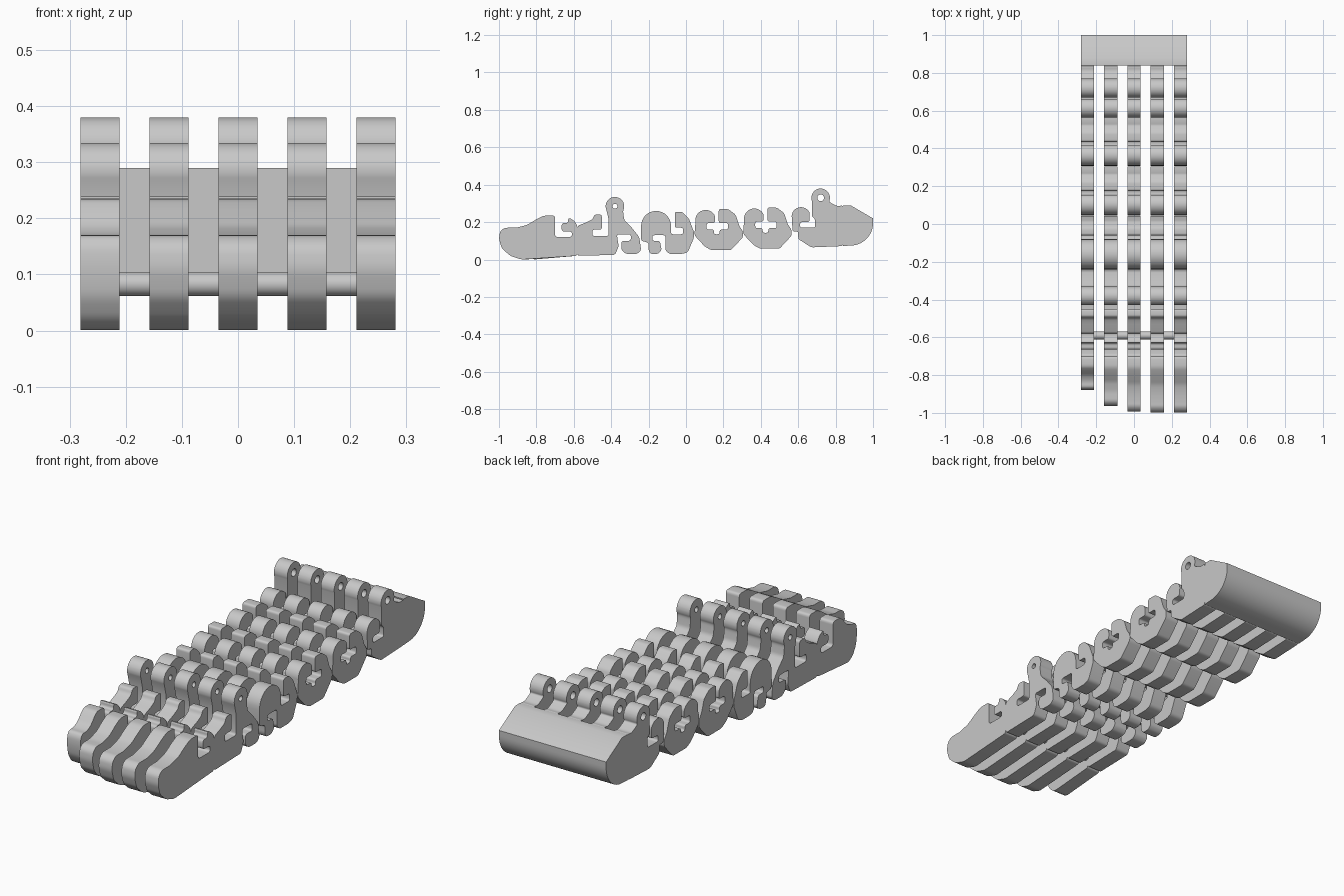
import bpy, bmesh
from math import radians, cos, sin, pi
from mathutils import Vector, Matrix

if "Cube" in bpy.data.objects:
    bpy.data.objects.remove(bpy.data.objects["Cube"])

UNIT = 0.01                     # profiles are written in hundredths: (y, z)
STRIP = 0.07                    # width of one finger strip
COLUMNS = [-0.246, -0.123, 0.0, 0.123, 0.246]
TIPS = [-88, -96.5, -99.5, -100, -100]

grey = bpy.data.materials.new("plain_grey")
grey.use_nodes = True
grey.diffuse_color = (0.58, 0.58, 0.58, 1)
grey.node_tree.nodes["Principled BSDF"].inputs["Base Color"].default_value = grey.diffuse_color


def arc(centre, radius, start, end, steps=14):
    """Points on a circular arc, angles in degrees."""
    angles = [radians(start + (end - start) * i / steps) for i in range(steps + 1)]
    return [(centre[0] + radius * cos(a), centre[1] + radius * sin(a)) for a in angles]


def rounded(points, radius):
    """Round every real corner of a closed outline."""
    points = [Vector(p) for p in points]
    result = []
    for i, corner in enumerate(points):
        before = points[i - 1] - corner
        after = points[(i + 1) % len(points)] - corner
        if pi - before.angle(after) < radians(16):
            result.append(corner)
            continue
        start = corner + before.normalized() * min(radius, before.length * 0.42)
        end = corner + after.normalized() * min(radius, after.length * 0.42)
        for step in range(5):
            t = step / 4
            result.append(start * (1 - t) ** 2 + corner * 2 * t * (1 - t) + end * t * t)
    return result


def extruded(name, outline, width, holes=()):
    """Mesh of an outline in the side plane, extruded across x."""
    bm = bmesh.new()
    for loop in [outline, *holes]:
        verts = [bm.verts.new((-width / 2, p[0] * UNIT, p[1] * UNIT)) for p in loop]
        for i, v in enumerate(verts):
            bm.edges.new((verts[i - 1], v))
    bmesh.ops.triangle_fill(bm, edges=bm.edges[:], use_beauty=True, normal=(1, 0, 0))
    side = bmesh.ops.extrude_face_region(bm, geom=bm.faces[:], use_keep_orig=True)
    moved = [g for g in side["geom"] if isinstance(g, bmesh.types.BMVert)]
    bmesh.ops.translate(bm, verts=moved, vec=(width, 0, 0))
    return finish(name, bm)


def finish(name, bm):
    bmesh.ops.recalc_face_normals(bm, faces=bm.faces[:])
    for face in bm.faces:
        face.smooth = True
    for edge in bm.edges:
        edge.smooth = edge.calc_face_angle(0) < radians(32)
    mesh = bpy.data.meshes.new(name)
    bm.to_mesh(mesh)
    bm.free()
    mesh.materials.append(grey)
    return mesh


def place(name, mesh, location=(0, 0, 0)):
    part = bpy.data.objects.new(name, mesh)
    part.location = location
    bpy.context.collection.objects.link(part)


def row(name, outline, radius=1.2, holes=(), start=0, rise=0):
    """The same link repeated in all five strips."""
    mesh = extruded(name, rounded(outline, radius), STRIP, holes)
    for number, x in enumerate(COLUMNS, 1):
        place(f"{name}_{number}", mesh, (x, start * UNIT, rise * UNIT))


# Finger tips: the nose is shortened strip by strip
nose = [(-88, 0), (-94, 2), (-98.5, 6), (-100, 11), (-99.5, 15), (-97, 17),
        (-91, 17), (-85, 18.5), (-80, 21.5), (-76, 23.5)]
tip_slot = [(-70, 23.5), (-70, 12), (-61, 12), (-61, 15), (-66.5, 15), (-66.5, 19.5),
            (-63, 19.5), (-63, 22.5), (-60, 21), (-58, 18), (-58, 2)]
for number, (x, tip) in enumerate(zip(COLUMNS, TIPS), 1):
    squeeze = (-75 - tip) / 25
    front = [(-75 + (y + 75) * squeeze, z) for y, z in nose]
    name = f"finger_tip_{number}"
    place(name, extruded(name, rounded(front + tip_slot, 1.5), STRIP), (x, 0, 0))

# Cross rod through the tip joints
bm = bmesh.new()
bmesh.ops.create_cone(bm, cap_ends=True, segments=32, radius1=0.021, radius2=0.021, depth=0.46,
                      matrix=Matrix.Rotation(pi / 2, 4, "Y"))
place("cross_rod", finish("cross_rod", bm), (0, -0.59, 0.083))

# Outer links with an eyelet on top and hooked slots
eye = (-38, 28.5)
outer = [(-58, 2), (-58, 18), (-53, 20), (-50, 21.5), (-49, 24), (-45, 24), (-45, 16), (-50, 16),
         (-50, 12.5), (-41.5, 12.5), (-41.5, 22)]
outer += arc(eye, 5, 205, -30)
outer += [(-33, 21), (-29, 17), (-25, 12), (-24, 5), (-26, 3), (-32, 3), (-34.5, 5), (-34.5, 10),
          (-29.5, 10), (-29.5, 13.5), (-37, 13.5), (-36, 7), (-38, 2.5)]
row("outer_link", outer, holes=[arc(eye, 1.3, 0, 345)])

# Links with a large round knuckle and two feet
knuckle = [(-24, 10)] + arc((-16, 18), 8, 185, 0)
knuckle += [(-8, 13.5), (-1.5, 13.5), (-1.5, 17), (-6, 17), (-6, 25.5), (-2, 25.5), (1.5, 22), (4.5, 14),
            (4, 11), (1, 4), (-2, 3), (-9, 3), (-11, 5), (-11, 13), (-18, 13), (-18, 10),
            (-14, 10), (-13, 5), (-15, 3), (-19, 3), (-20, 5), (-20, 9)]
row("knuckle_link", knuckle)

# Two rows of links with a cross-shaped slot
cross = [(0, 13)] + arc((6, 21), 5.5, 190, 25)
cross += [(11, 19.5), (6.5, 19.5), (6.5, 16), (10.5, 16), (10.5, 13.5), (13.5, 13.5), (13.5, 16),
          (18, 16), (18, 19.5), (13, 19.5), (13, 27), (18, 27), (22, 24), (24, 18),
          (26, 15), (26, 12), (19.5, 5), (9, 5), (5.5, 7)]
row("middle_link", cross, start=4.5)
row("inner_link", cross, start=30.5, rise=0.8)

# Base links with an eyelet, joined by a full-width bridge
eye = (72, 33)
base = [(57, 15)] + arc((61.5, 23), 5, 190, 20)
base += [(66, 20), (61, 20), (61, 17), (69, 17), (69, 21.5), (67.3, 23)]
base += arc(eye, 5, 200, -25)
base += [(78, 30), (81, 28.5), (84, 29), (84, 7.2), (67, 6.5), (60, 11), (60, 15)]
row("base_link", base, holes=[arc(eye, 1.8, 0, 345)])

bridge = [(84, 7.2), (84, 29), (88, 29), (100, 22)]
bridge += arc((88, 19.5), 12, 0, -90)
place("base_bridge", extruded("base_bridge", bridge, 0.562))
